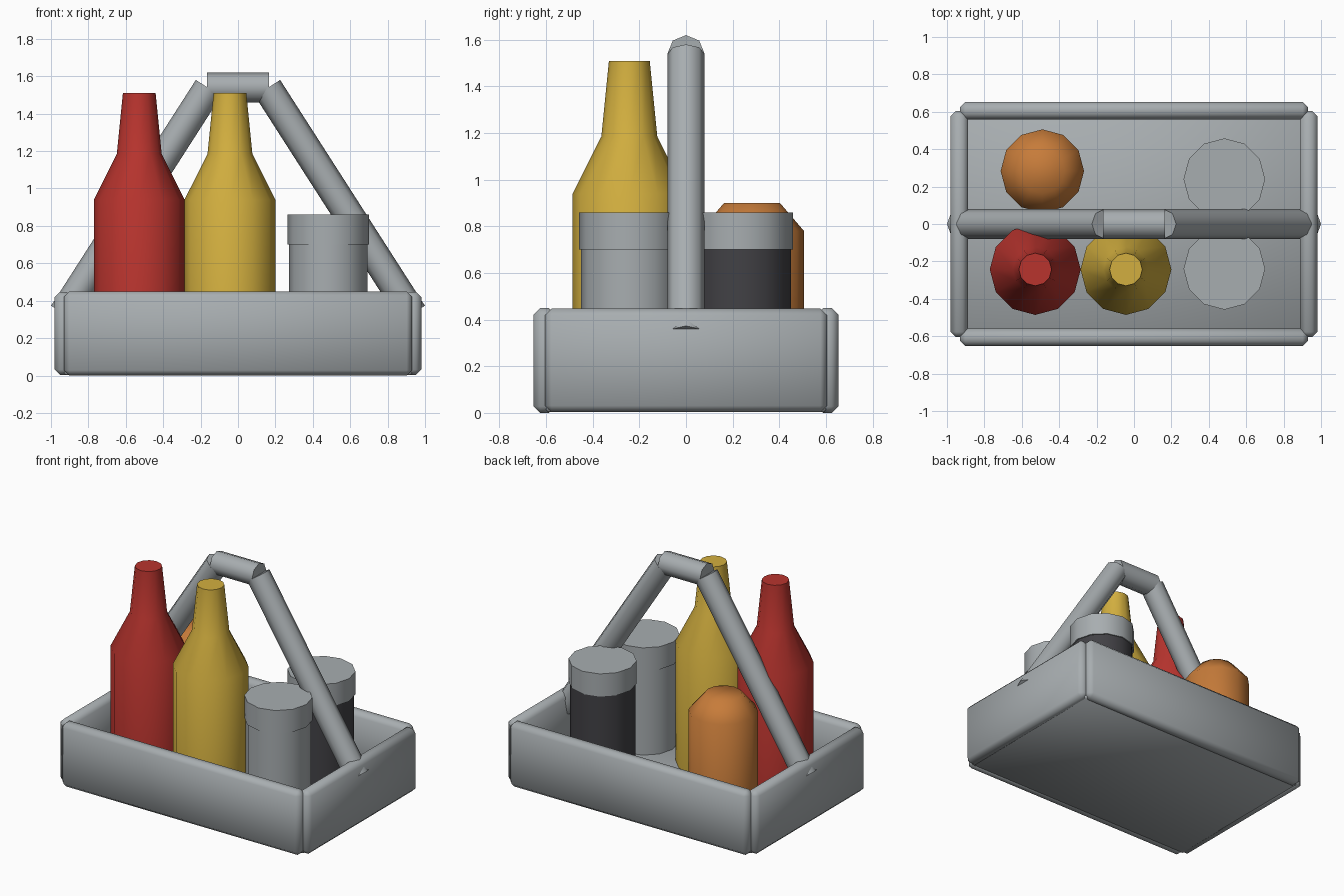
import bpy
import math
from mathutils import Vector

cube = bpy.data.objects.get("Cube")
if cube:
    bpy.data.objects.remove(cube, do_unlink=True)


def material(name, rgb):
    mat = bpy.data.materials.new(name)
    mat.use_nodes = True
    colour = (*rgb, 1)
    mat.diffuse_color = colour
    for node in mat.node_tree.nodes:
        if node.type == 'BSDF_PRINCIPLED':
            node.inputs["Base Color"].default_value = colour
    return mat


grey = material("grey", (0.39, 0.42, 0.435))
red = material("red", (0.48, 0.034, 0.027))
yellow = material("yellow", (0.65, 0.43, 0.05))
orange = material("orange", (0.57, 0.2, 0.042))
charcoal = material("charcoal", (0.054, 0.053, 0.06))


def finish(obj, mat, angle=60):
    obj.data.materials.append(mat)
    bpy.ops.object.select_all(action='DESELECT')
    obj.select_set(True)
    bpy.context.view_layer.objects.active = obj
    bpy.ops.object.shade_smooth_by_angle(angle=math.radians(angle))


def board(name, low, high, bevel=0.028):
    """Chamfered box between two corners."""
    low, high = Vector(low), Vector(high)
    bpy.ops.mesh.primitive_cube_add(size=1, location=(low + high) / 2)
    obj = bpy.context.object
    obj.name = name
    obj.scale = high - low
    bpy.ops.object.transform_apply(location=False, rotation=False, scale=True)
    mod = obj.modifiers.new("chamfer", 'BEVEL')
    mod.width = bevel
    mod.segments = 1
    bpy.ops.object.modifier_apply(modifier=mod.name)
    finish(obj, grey)


def turned(name, centre, profile, mat, sides=12):
    """Closed lathe shape from (radius, height) pairs, bottom to top."""
    verts, faces = [], []
    for radius, z in profile:
        for i in range(sides):
            a = math.tau * i / sides
            verts.append((radius * math.cos(a), radius * math.sin(a), z))
    for ring in range(len(profile) - 1):
        for i in range(sides):
            j = (i + 1) % sides
            a, b = ring * sides, (ring + 1) * sides
            faces.append((a + i, a + j, b + j, b + i))
    faces.append(tuple(reversed(range(sides))))
    faces.append(tuple(range(len(verts) - sides, len(verts))))
    mesh = bpy.data.meshes.new(name)
    mesh.from_pydata(verts, [], faces)
    obj = bpy.data.objects.new(name, mesh)
    obj.location = (*centre, 0)
    bpy.context.collection.objects.link(obj)
    finish(obj, mat)


def rod(name, start, end, radius=0.08):
    """Eight-sided bar between two points."""
    start, end = Vector(start), Vector(end)
    axis = end - start
    bpy.ops.mesh.primitive_cylinder_add(vertices=8, radius=radius,
                                        depth=axis.length, location=(start + end) / 2)
    obj = bpy.context.object
    obj.name = name
    # Tilt about y only, so the facets of all bars line up
    obj.rotation_euler = (0, math.atan2(axis.x, axis.z), 0)
    finish(obj, grey)


# Tray
FLOOR = 0.1
board("tray_floor", (-0.93, -0.6, 0.003), (0.93, 0.6, FLOOR), 0.01)
for label, s in (("front", -1), ("back", 1)):
    ys = sorted((s * 0.56, s * 0.653))
    board(label + "_wall", (-0.93, ys[0], 0), (0.93, ys[1], 0.45))
for label, s in (("right", -1), ("left", 1)):
    xs = sorted((s * 0.887, s * 0.98))
    board(label + "_wall", (xs[0], -0.605, 0.003), (xs[1], 0.605, 0.447))

# Carrying handle
rod("handle_grip", (-0.165, 0, 1.54), (0.165, 0, 1.54))
for label, s in (("right", -1), ("left", 1)):
    rod(label + "_handle_arm", (s * 0.932, 0, 0.33), (s * 0.158, 0, 1.537))

# Sauce bottles
bottle = [(0.243, FLOOR), (0.243, 0.94), (0.12, 1.185), (0.0875, 1.51)]
turned("red_bottle", (-0.528, -0.243), bottle, red)
turned("yellow_bottle", (-0.043, -0.243), bottle, yellow)

# Shaker jars with caps
for label, y, mat in (("front", -0.24, grey), ("back", 0.24, charcoal)):
    turned(label + "_jar", (0.483, y), [(0.21, FLOOR), (0.21, 0.71)], mat)
    turned(label + "_jar_cap", (0.483, y), [(0.218, 0.7), (0.218, 0.86)], grey)

# Rounded orange pot
turned("orange_pot", (-0.49, 0.283),
       [(0.223, FLOOR), (0.223, 0.78), (0.12, 0.9)], orange)
